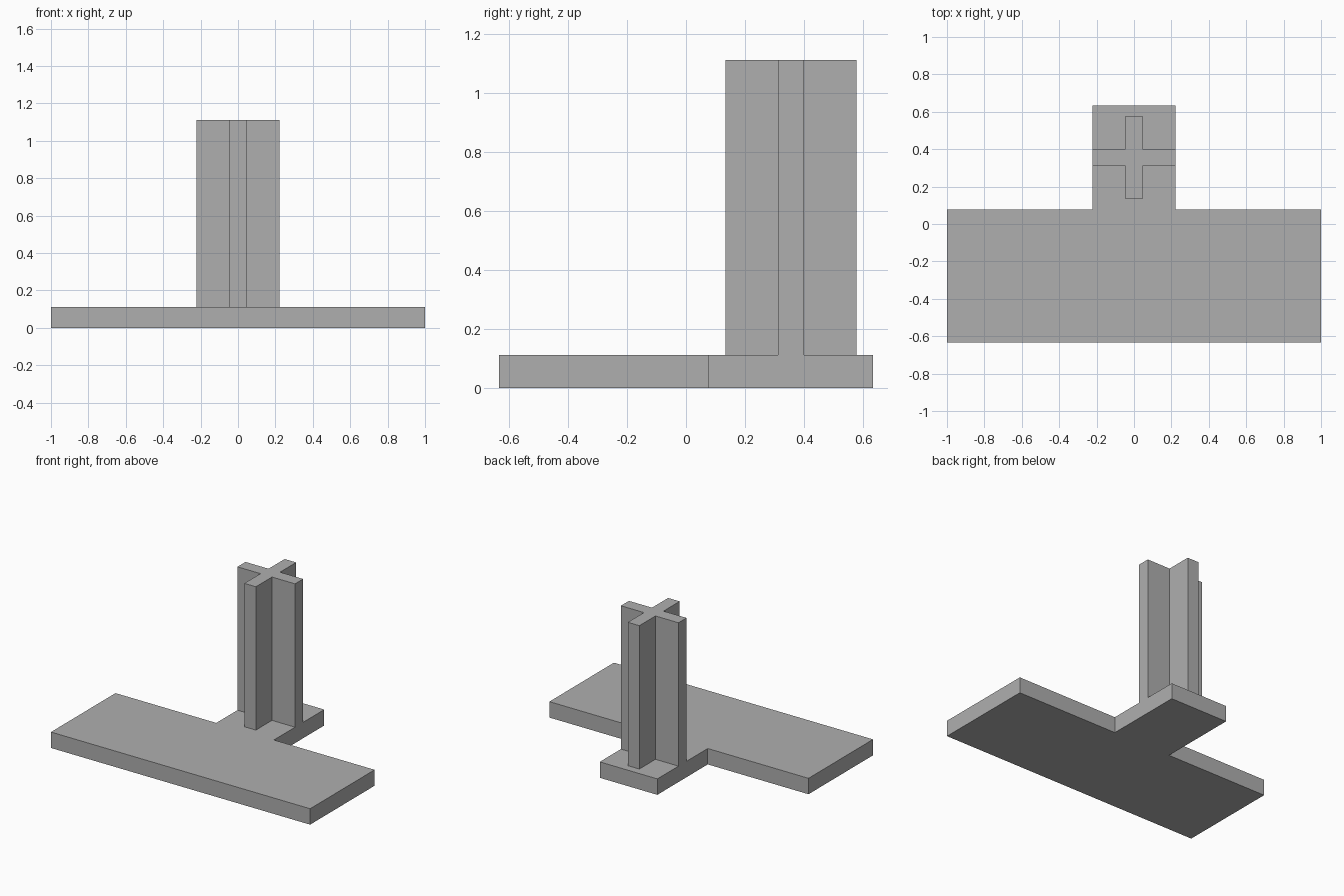
import bpy
import bmesh

cube = bpy.data.objects.get("Cube")
if cube:
    bpy.data.objects.remove(cube, do_unlink=True)

GREY = (0.43, 0.43, 0.43, 1.0)
grey = bpy.data.materials.new("plain grey")
grey.use_nodes = True
grey.diffuse_color = GREY
grey.node_tree.nodes["Principled BSDF"].inputs["Base Color"].default_value = GREY


def extrude_profile(name, profile, z0, z1, closed_bottom=True):
    """Extrude a counter-clockwise xy outline from z0 up to z1."""
    bm = bmesh.new()
    low = [bm.verts.new((x, y, z0)) for x, y in profile]
    high = [bm.verts.new((x, y, z1)) for x, y in profile]
    bm.faces.new(high)
    if closed_bottom:
        bm.faces.new(low[::-1])
    n = len(profile)
    for i in range(n):
        j = (i + 1) % n
        bm.faces.new((low[i], low[j], high[j], high[i]))
    mesh = bpy.data.meshes.new(name)
    bm.to_mesh(mesh)
    bm.free()
    mesh.materials.append(grey)
    obj = bpy.data.objects.new(name, mesh)
    bpy.context.collection.objects.link(obj)
    return obj


depth = 0.6333      # half depth of the base
step = 0.0778       # back edge of the wide part
arm = 0.2222        # half span of the cross and of the base tongue
web = 0.0444        # half thickness of the cross
thick = 0.1111      # base thickness
centre = 0.3556     # y of the cross centre

# T-shaped base plate
right_half = [(1, -depth), (1, step), (arm, step), (arm, depth)]
left_half = [(-x, y) for x, y in reversed(right_half)]
extrude_profile("base_plate", right_half + left_half, 0, thick)

# Cross-shaped post: one corner turned through four quarters
cross = []
corner = [(arm, -web), (arm, web), (web, web)]
for quarter in range(4):
    cross += [(x, y + centre) for x, y in corner]
    corner = [(-y, x) for x, y in corner]
extrude_profile("cross_post", cross, thick, 1 + thick, closed_bottom=False)
